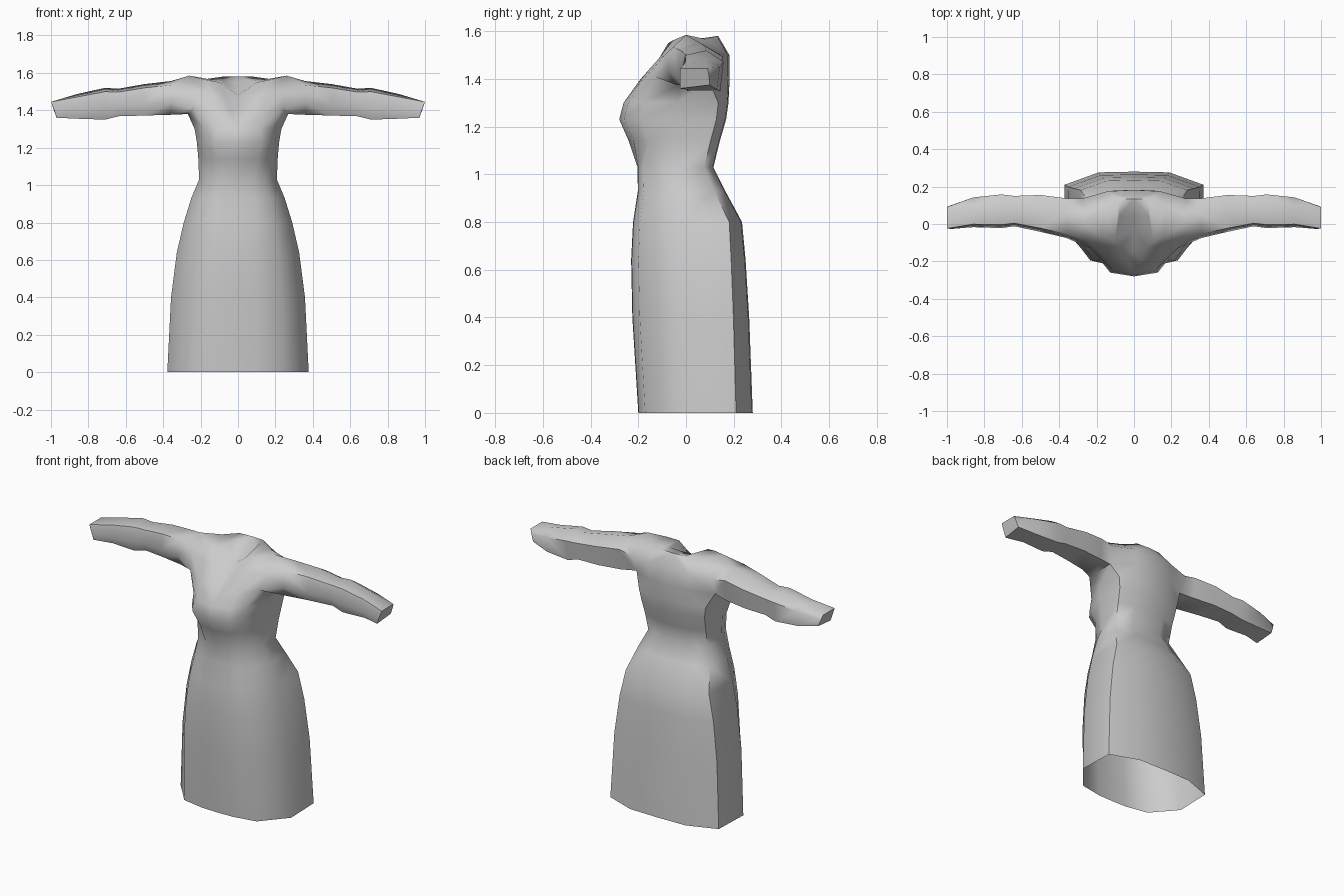
import bpy, bmesh, math

cloth = bpy.data.materials.new("grey cloth")
cloth.diffuse_color = (0.6, 0.6, 0.6, 1)

bm = bmesh.new()


def V(x, y, z):
    return bm.verts.new((x, y, z))


def F(*vs):
    bm.faces.new(vs)


def strip(a, b):
    for i in range(len(a) - 1):
        F(a[i], a[i + 1], b[i + 1], b[i])


# Skirt and bodice rings (half): height, half width, front, side and back depth, front corner share
rings = [
    (0.00, 0.378, -0.20, -0.02, 0.28, 0.27),
    (0.40, 0.358, -0.225, -0.03, 0.265, 0.27),
    (0.64, 0.327, -0.23, -0.035, 0.25, 0.28),
    (0.80, 0.290, -0.222, -0.04, 0.235, 0.30),
    (0.93, 0.250, -0.202, -0.045, 0.165, 0.33),
    (1.03, 0.208, -0.203, -0.05, 0.115, 0.38),
    (1.14, 0.212, -0.24, -0.05, 0.142, 0.50),
    (1.23, 0.220, -0.28, -0.045, 0.168, 0.58),
    (1.30, 0.232, -0.262, -0.04, 0.178, 0.50),
]
loops = []
for z, w, f, s, b, c in rings:
    side_b = b - 0.07 * (w / 0.378)
    loops.append([V(0, f, z), V(c * w, f + (0.02 if z > 1.1 else 0.002), z),
                  V((c + 0.95) / 1.9 * w * 1.02, f + 0.16 * (s - f) + (0.05 if z > 1.1 else 0), z),
                  V(w, s, z), V(0.98 * w, side_b, z), V(0.5 * w, b - 0.004, z), V(0, b, z)])
for a, b in zip(loops, loops[1:]):
    strip(a, b)
B = loops[-1]

# Chest at armpit height, with a recessed V neckline
rg, rv, rm = V(0, -0.14, 1.40), V(0.04, -0.19, 1.40), V(0.13, -0.195, 1.38)
r2, r3, r4 = V(0.235, -0.13, 1.41), V(0.268, -0.02, 1.38), V(0.268, 0.10, 1.385)
r5, r6 = V(0.13, 0.177, 1.40), V(0, 0.183, 1.40)
F(B[0], rv, rg)
strip(B, [rv, rm, r2, r3, r4, r5, r6])

# Upper chest and back
ug, uv, um, u2 = V(0, -0.03, 1.48), V(0.07, -0.12, 1.475), V(0.15, -0.115, 1.485), V(0.25, -0.09, 1.50)
u4, u5, u6 = V(0.28, 0.135, 1.49), V(0.14, 0.175, 1.50), V(0, 0.182, 1.50)
strip([rg, rv, rm, r2], [ug, uv, um, u2])
strip([r4, r5, r6], [u4, u5, u6])

# Shoulders and collar
tv, tm, ts = V(0.10, -0.075, 1.55), V(0.165, -0.055, 1.562), V(0.26, 0.0, 1.585)
p = V(0.165, 0.08, 1.568)
n5, n6 = V(0.08, 0.13, 1.58), V(0, 0.135, 1.58)
a5, a6 = V(0.08, 0.04, 1.555), V(0, 0.04, 1.553)
strip([uv, um, u2], [tv, tm, ts])
F(tm, ts, p)
F(tv, tm, p, n5)
F(ts, u4, p)
F(u4, u5, p)
F(u5, n5, p)
F(u5, u6, n6, n5)
F(ug, uv, tv, a5)
F(ug, a5, a6)
F(tv, n5, a5)
F(a5, n5, n6, a6)

# Sleeve rings: x, top, bottom, front, back
prev = [r2, r3, r4, u4, ts, u2]
for x, zt, zb, f, b in [(0.36, 1.556, 1.376, -0.075, 0.137), (0.50, 1.54, 1.372, -0.042, 0.155),
                        (0.64, 1.515, 1.368, -0.012, 0.15), (0.71, 1.52, 1.35, -0.022, 0.158),
                        (0.86, 1.487, 1.355, -0.017, 0.142)]:
    w, h = b - f, zt - zb
    ring = [V(x, f, zb + 0.35 * h), V(x, f + 0.15 * w, zb), V(x, b - 0.08 * w, zb),
            V(x, b, zt - 0.28 * h), V(x, f + 0.6 * w, zt), V(x, f + 0.1 * w, zt - 0.12 * h)]
    strip(prev + prev[:1], ring + ring[:1])
    prev = ring
# Slanted closed cuff
cuff = [V(0.982, -0.026, 1.40), V(0.97, -0.026, 1.36), V(0.975, 0.10, 1.375),
        V(0.99, 0.096, 1.415), V(1.0, 0.09, 1.445), V(1.0, -0.024, 1.445)]
strip(prev + prev[:1], cuff + cuff[:1])
F(*cuff)

bmesh.ops.recalc_face_normals(bm, faces=bm.faces)
me = bpy.data.meshes.new("dress")
bm.to_mesh(me)
bm.free()
me.materials.append(cloth)
dress = bpy.data.objects.new("dress", me)
bpy.context.collection.objects.link(dress)
bpy.context.view_layer.objects.active = dress
dress.select_set(True)
bpy.ops.object.shade_smooth_by_angle(angle=math.radians(62))

# Left half mirrors the right
mirror = dress.modifiers.new("mirror", 'MIRROR')
mirror.use_clip = True
